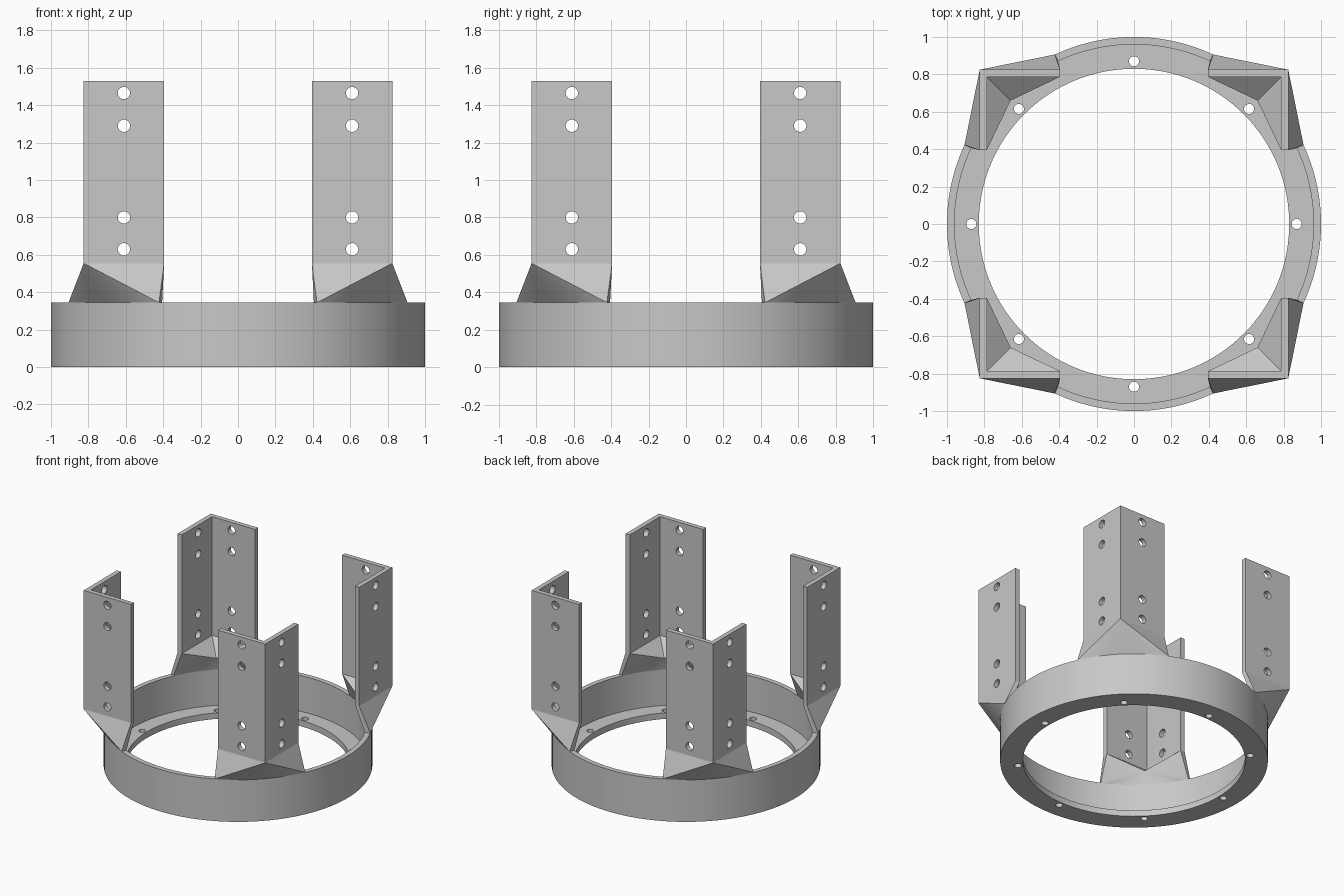
import bpy, bmesh
from math import sin, cos, pi, radians
from mathutils import Matrix, Vector

cube = bpy.data.objects.get("Cube")
if cube:
    bpy.data.objects.remove(cube)

grey = bpy.data.materials.new("light grey")
grey.use_nodes = True
colour = (0.58, 0.58, 0.58, 1)
grey.diffuse_color = colour
grey.node_tree.nodes["Principled BSDF"].inputs["Base Color"].default_value = colour

RIM, WALL, BORE = 1.0, 0.96, 0.83        # ring radii
RING_H, FLANGE_H = 0.345, 0.05
OUT, INN, END = 0.825, 0.787, 0.395      # angle post outline
POST_Z, TOP = 0.555, 1.53


def make(name, bm):
    bmesh.ops.recalc_face_normals(bm, faces=bm.faces)
    me = bpy.data.meshes.new(name)
    bm.to_mesh(me)
    bm.free()
    me.materials.append(grey)
    ob = bpy.data.objects.new(name, me)
    bpy.context.collection.objects.link(ob)
    return ob


def drill(ob, holes, radius, depth):
    """Cut round holes given as (centre, axis) pairs."""
    bm = bmesh.new()
    for centre, axis in holes:
        turn = Vector((0, 0, 1)).rotation_difference(Vector(axis)).to_matrix().to_4x4()
        bmesh.ops.create_cone(bm, cap_ends=True, segments=24, radius1=radius,
                              radius2=radius, depth=depth,
                              matrix=Matrix.Translation(centre) @ turn)
    cutter = make("hole_cutter", bm)
    cutter.hide_render = True
    mod = ob.modifiers.new("holes", "BOOLEAN")
    mod.operation, mod.solver, mod.object = "DIFFERENCE", "EXACT", cutter
    select(ob)
    bpy.ops.object.modifier_apply(modifier=mod.name)
    bpy.data.objects.remove(cutter)


def select(ob):
    bpy.ops.object.select_all(action="DESELECT")
    ob.select_set(True)
    bpy.context.view_layer.objects.active = ob


def smooth(ob):
    select(ob)
    bpy.ops.object.shade_smooth_by_angle(angle=radians(25))


# Base ring: thin wall with an inward bolting flange
profile = [(BORE, 0), (RIM, 0), (RIM, RING_H), (WALL, RING_H),
           (WALL, FLANGE_H), (BORE, FLANGE_H)]
bm = bmesh.new()
N = 128
loops = [[bm.verts.new((r * cos(2 * pi * i / N), r * sin(2 * pi * i / N), z))
          for r, z in profile] for i in range(N)]
for i in range(N):
    a, b = loops[i], loops[(i + 1) % N]
    for j in range(len(profile)):
        k = (j + 1) % len(profile)
        bm.faces.new((a[j], b[j], b[k], a[k]))
ring = make("base_ring", bm)
drill(ring, [((0.87 * cos(i * pi / 4), 0.87 * sin(i * pi / 4), 0), (0, 0, 1))
             for i in range(8)], 0.027, 0.2)
smooth(ring)

# Angle post: extruded L with four holes in each leg
bm = bmesh.new()
outline = [(END, OUT), (OUT, OUT), (OUT, END), (INN, END), (INN, INN), (END, INN)]
base = bm.faces.new([bm.verts.new((x, y, POST_Z)) for x, y in outline])
ext = bmesh.ops.extrude_face_region(bm, geom=[base], use_keep_orig=True)
bmesh.ops.translate(bm, vec=(0, 0, TOP - POST_Z),
                    verts=[v for v in ext["geom"] if isinstance(v, bmesh.types.BMVert)])
post = make("angle_post", bm)
holes = []
for z in (0.63, 0.80, 1.29, 1.465):
    holes += [((0.61, 0.806, z), (0, 1, 0)), ((0.806, 0.61, z), (1, 0, 0))]
drill(post, holes, 0.033, 0.2)

# Flared foot: blends the L section into an arc of the ring rim
bm = bmesh.new()
vert = lambda x, y, z: bm.verts.new((x, y, z))
corner, inner = vert(OUT, OUT, POST_Z), vert(INN, INN, POST_Z)
ends = [(vert(OUT, END, POST_Z), vert(INN, END, POST_Z)),
        (vert(END, OUT, POST_Z), vert(END, INN, POST_Z))]
apex = vert(0.66, 0.66, 0.45)
STEPS = 14
angles = [radians(25 + 40 * i / STEPS) for i in range(STEPS + 1)]
outer_arc = [vert(RIM * cos(a), RIM * sin(a), RING_H) for a in angles]
inner_arc = [vert(WALL * cos(a), WALL * sin(a), RING_H) for a in angles]
for i in range(STEPS):
    bm.faces.new((corner, outer_arc[i], outer_arc[i + 1]))
    bm.faces.new((apex, inner_arc[i + 1], inner_arc[i]))
    bm.faces.new((outer_arc[i], inner_arc[i], inner_arc[i + 1], outer_arc[i + 1]))
for (tip_out, tip_in), k in zip(ends, (0, -1)):
    bm.faces.new((corner, tip_out, outer_arc[k]))
    bm.faces.new((tip_out, tip_in, inner_arc[k], outer_arc[k]))
    bm.faces.new((tip_in, inner_arc[k], apex))
    bm.faces.new((tip_in, apex, inner))
    bm.faces.new((corner, tip_out, tip_in, inner))
foot = make("post_foot", bm)
smooth(foot)

# Repeat post and foot around the ring
names = ("back_left", "back_right", "front_right", "front_left")
for part in (post, foot):
    kind = part.name
    for i, place in enumerate(names):
        ob = part if i == 0 else part.copy()
        ob.name = place + "_" + kind
        if i:
            bpy.context.collection.objects.link(ob)
        ob.rotation_euler.z = i * pi / 2
